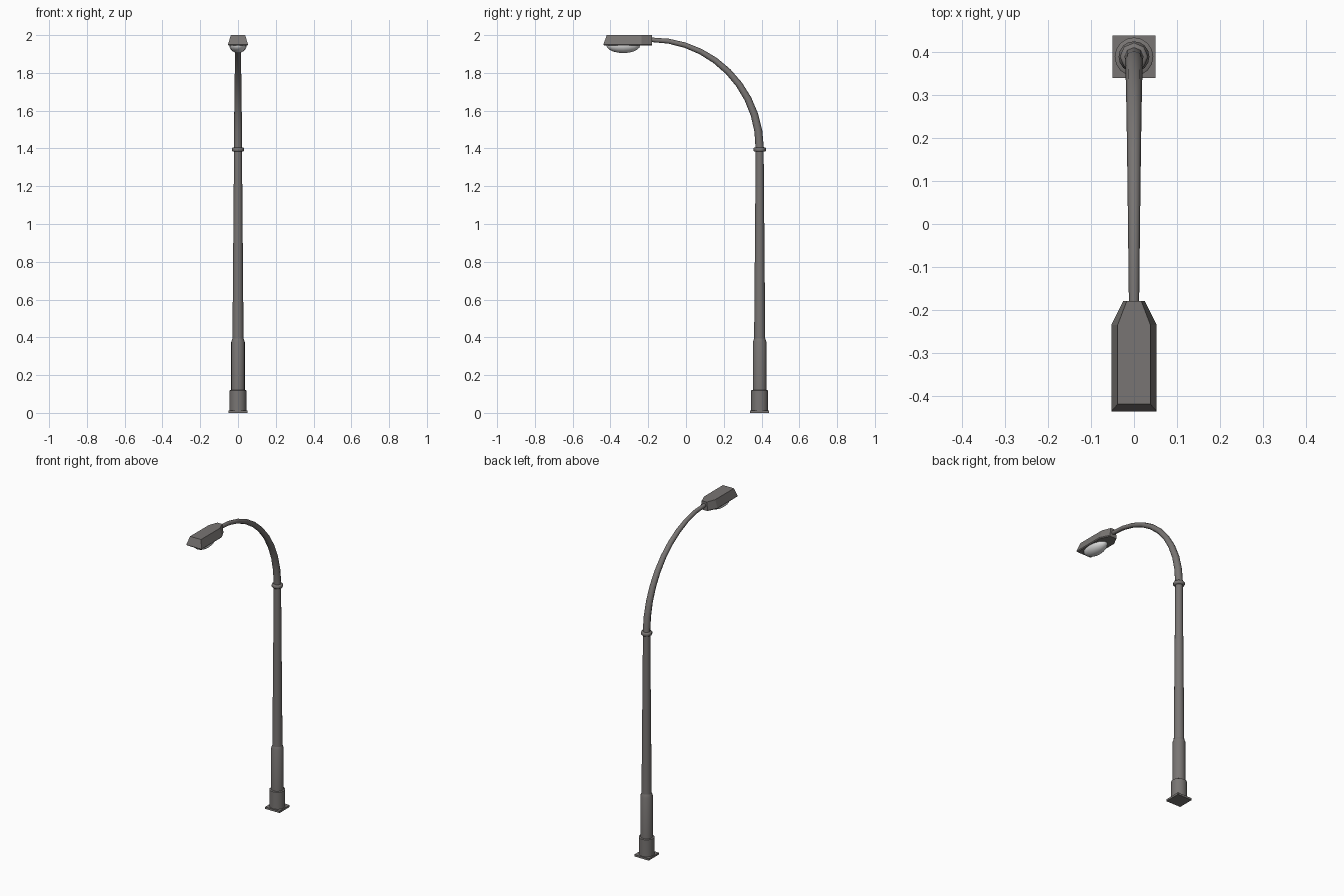
import bpy, bmesh, math
from mathutils import Vector

if "Cube" in bpy.data.objects:
    bpy.data.objects.remove(bpy.data.objects["Cube"])

POLE_Y = 0.39


def material(name, rgb):
    m = bpy.data.materials.new(name)
    m.diffuse_color = (*rgb, 1)
    m.use_nodes = True
    m.node_tree.nodes["Principled BSDF"].inputs["Base Color"].default_value = m.diffuse_color
    return m


METAL = material("grey metal", (0.19, 0.178, 0.172))
GLASS = material("pale glass", (0.75, 0.75, 0.75))


def finish(name, bm, mat, smooth=True):
    bmesh.ops.recalc_face_normals(bm, faces=bm.faces)
    me = bpy.data.meshes.new(name)
    bm.to_mesh(me)
    bm.free()
    me.materials.append(mat)
    ob = bpy.data.objects.new(name, me)
    bpy.context.collection.objects.link(ob)
    if smooth:
        bpy.ops.object.select_all(action='DESELECT')
        ob.select_set(True)
        bpy.context.view_layer.objects.active = ob
        bpy.ops.object.shade_smooth_by_angle(angle=math.radians(50))
    return ob


def loft(name, rings, mat, smooth=True):
    """Skin a list of equal-length point rings and cap both ends."""
    bm = bmesh.new()
    vs = [[bm.verts.new(p) for p in ring] for ring in rings]
    n = len(vs[0])
    for a, b in zip(vs, vs[1:]):
        for i in range(n):
            j = (i + 1) % n
            bm.faces.new((a[i], a[j], b[j], b[i]))
    bm.faces.new(vs[0])
    bm.faces.new(vs[-1])
    return finish(name, bm, mat, smooth)


def ring(center, u, v, r, n):
    return [Vector(center) + r * (math.cos(t) * Vector(u) + math.sin(t) * Vector(v))
            for t in (2 * math.pi * i / n for i in range(n))]


def lathe(name, profile, n, mat=METAL):
    return loft(name, [ring((0, POLE_Y, z), (1, 0, 0), (0, 1, 0), r, n) for r, z in profile], mat)


# Square foot plate
loft("foot_plate", [[(sx * 0.05, POLE_Y + sy * 0.05, z) for sx, sy in
                     ((-1, -1), (1, -1), (1, 1), (-1, 1))] for z in (0, 0.012)], METAL, False)

# Stepped base and tapering pole
lathe("base_sleeve", [(0.045, 0.012), (0.045, 0.118), (0.042, 0.12)], 16)
lathe("lower_pole", [(0.036, 0.12), (0.036, 0.375), (0.029, 0.395)], 16)
lathe("pole", [(0.0295, 0.385), (0.021, 1.39)], 16)
lathe("collar", [(0.028, 1.383), (0.033, 1.388), (0.033, 1.401), (0.028, 1.406)], 8)

# Quarter-circle arm, narrowing towards the lamp
R, STEPS = 0.572, 10
rings = []
for k in range(STEPS + 1):
    t = k / STEPS
    a = t * math.pi / 2
    out = Vector((0, math.cos(a), math.sin(a)))
    rings.append(ring(Vector((0, POLE_Y - R, 1.403)) + out * R, (1, 0, 0), out,
                      0.022 - 0.010 * t, 8))
loft("curved_arm", rings, METAL)


# Lamp housing: six-sided plan with sloping sides
def plan(w, front, neck, z):
    half = [(w, front), (w, -0.235), (neck, -0.18)]
    return [(x, y, z) for x, y in half] + [(-x, y, z) for x, y in reversed(half)]


loft("lamp_housing", [plan(0.049, -0.433, 0.022, 1.945), plan(0.053, -0.437, 0.025, 1.95),
                      plan(0.038, -0.42, 0.017, 2.0)], METAL, False)

# Glass bowl under the housing
bm = bmesh.new()
bmesh.ops.create_uvsphere(bm, u_segments=16, v_segments=10, radius=1)
bmesh.ops.bisect_plane(bm, geom=bm.verts[:] + bm.edges[:] + bm.faces[:],
                       plane_co=(0, 0, 0.02), plane_no=(0, 0, 1), clear_outer=True)
for v in bm.verts:
    v.co = (v.co.x * 0.046, -0.332 + v.co.y * 0.09, 1.947 + v.co.z * 0.042)
finish("lamp_glass", bm, GLASS)
